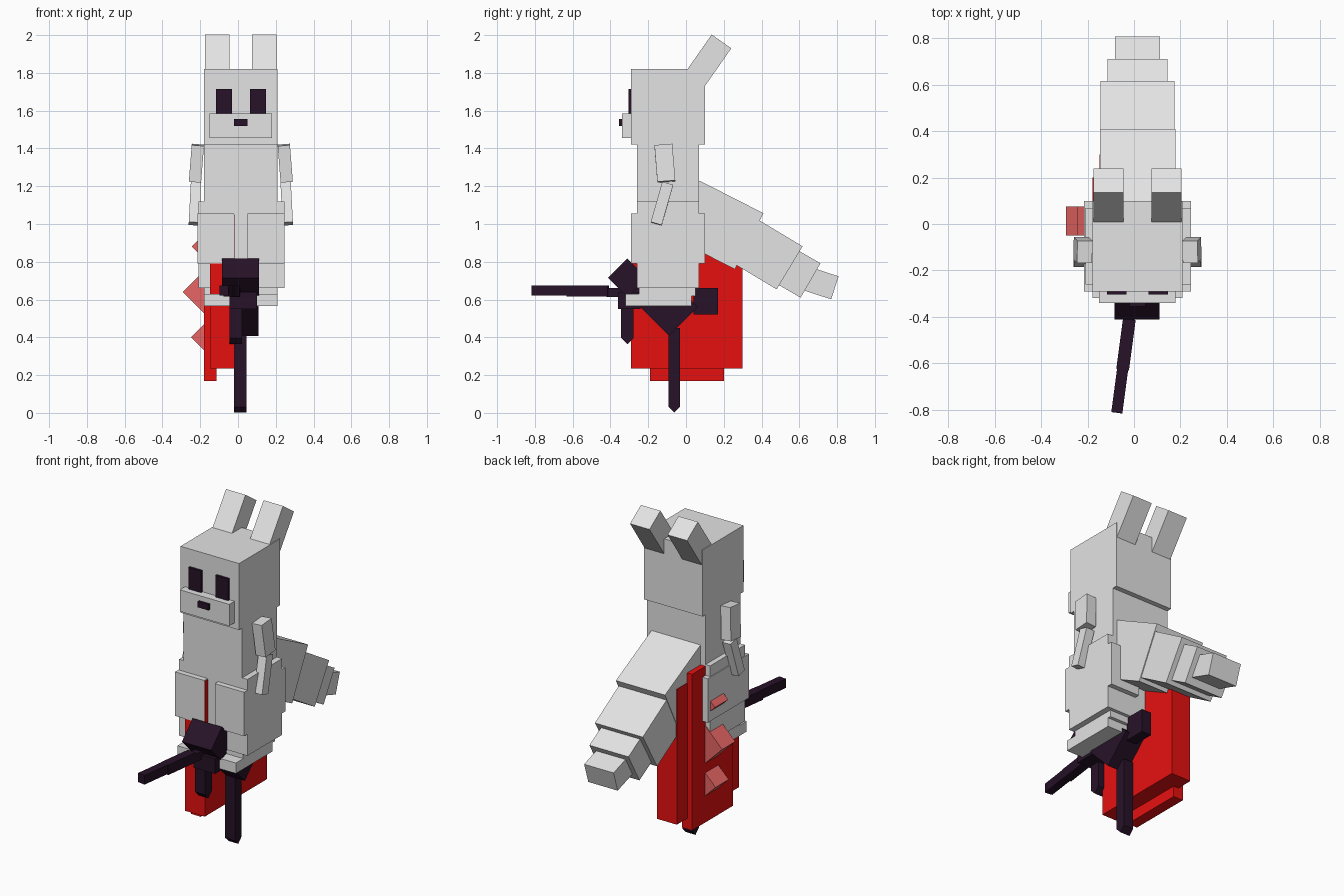
import bpy
from math import radians, sin, cos
from mathutils import Matrix, Vector

if "Cube" in bpy.data.objects:
    bpy.data.objects.remove(bpy.data.objects["Cube"])

MID = 0.015  # plane of symmetry of the figure


def material(name, rgb):
    m = bpy.data.materials.new(name)
    m.diffuse_color = (*rgb, 1)
    m.use_nodes = True
    m.node_tree.nodes["Principled BSDF"].inputs["Base Color"].default_value = m.diffuse_color
    return m


GREY = material("light_grey", (0.77, 0.77, 0.77))
RED = material("red", (0.80, 0.005, 0.005))
PINK = material("soft_red", (0.80, 0.13, 0.13))
DARK = material("dark_purple", (0.020, 0.006, 0.021))


def box(name, center, size, mat, rot=(0, 0, 0)):
    """Box by centre, size and rotation in degrees (x, y, z)."""
    sx, sy, sz = (s / 2 for s in size)
    verts = [(x, y, z) for x in (-sx, sx) for y in (-sy, sy) for z in (-sz, sz)]
    faces = [(0, 1, 3, 2), (4, 6, 7, 5), (0, 4, 5, 1),
             (2, 3, 7, 6), (0, 2, 6, 4), (1, 5, 7, 3)]
    me = bpy.data.meshes.new(name)
    me.from_pydata(verts, [], faces)
    me.materials.append(mat)
    ob = bpy.data.objects.new(name, me)
    ob.location = center
    ob.rotation_euler = [radians(a) for a in rot]
    bpy.context.collection.objects.link(ob)
    return ob


def span(name, x, y, z, mat):
    """Axis-aligned box from its ranges."""
    r = (x, y, z)
    return box(name, [(a + b) / 2 for a, b in r], [b - a for a, b in r], mat)


def leaning(name, x, corner, length, height, tilt, mat):
    """Box tilted towards the back, placed by its upper rear corner (y, z)."""
    t = radians(tilt)
    along, up = Vector((cos(t), -sin(t))), Vector((sin(t), cos(t)))
    c = Vector(corner) - along * length / 2 - up * height / 2
    return box(name, ((x[0] + x[1]) / 2, c.x, c.y), (x[1] - x[0], length, height),
               mat, (-tilt, 0, 0))


# Head and face
span("head", (-0.18, 0.21), (-0.29, 0.10), (1.42, 1.82), GREY)
span("snout", (-0.15, 0.18), (-0.34, -0.28), (1.455, 1.585), GREY)
span("nose", (-0.02, 0.05), (-0.355, -0.33), (1.52, 1.555), DARK)

# Torso and pelvis
span("torso", (-0.18, 0.21), (-0.26, 0.07), (1.10, 1.42), GREY)
span("pelvis", (-0.21, 0.245), (-0.26, 0.07), (0.66, 1.12), GREY)

# Paired parts, mirrored across the middle
for side, s in (("right", 1), ("left", -1)):
    def pair(a, b):
        return sorted((MID + s * a, MID + s * b))

    leaning(side + "_ear", pair(0.06, 0.19), (0.24, 1.93), 0.127, 0.26, 35, GREY)
    span(side + "_eye", pair(0.048, 0.132), (-0.305, -0.28), (1.585, 1.715), DARK)
    box(side + "_upper_arm", (MID + s * 0.235, -0.112, 1.322),
        (0.065, 0.095, 0.195), GREY, (4.6, -4.5 * s, 0))
    box(side + "_forearm", (MID + s * 0.243, -0.127, 1.108),
        (0.055, 0.06, 0.222), GREY, (-16, -3 * s, 0))
    span(side + "_thigh", pair(0.035, 0.23), (-0.292, 0.10), (0.79, 1.055), GREY)
    span(side + "_foot", pair(0.035, 0.195), (-0.32, 0.03), (0.567, 0.63), GREY)
    span(side + "_ankle", pair(0.035, 0.195), (-0.25, 0.05), (0.62, 0.67), GREY)

# Tail, four shrinking segments
for i, (x, corner, length, height, tilt) in enumerate((
        ((-0.147, 0.18), (0.41, 1.057), 0.38, 0.333, 27),
        ((-0.144, 0.175), (0.617, 0.882), 0.29, 0.266, 31),
        ((-0.115, 0.145), (0.712, 0.792), 0.15, 0.21, 30),
        ((-0.083, 0.113), (0.808, 0.723), 0.165, 0.128, 18))):
    leaning("tail_segment_%d" % (i + 1), x, corner, length, height, tilt, GREY)

# Red slab with raised panel and spikes
span("slab", (-0.149, -0.018), (-0.29, 0.30), (0.235, 1.05), RED)
span("slab_panel", (-0.18, -0.115), (-0.19, 0.20), (0.17, 1.11), RED)
for name, z, edge in (("upper", 0.88, 0.092), ("middle", 0.64, 0.16), ("lower", 0.40, 0.098)):
    box(name + "_spike", (-0.18, 0.012, z), (edge, 0.125, edge), PINK, (0, 45, 0))

# Dark gadget: two tilted blocks with a barrel, grip and long rod
box("front_block", (0.0125, -0.31, 0.715), (0.195, 0.145, 0.145), DARK, (45, 0, 0))
box("lower_block", (0.0125, -0.09, 0.56), (0.193, 0.215, 0.215), DARK, (45, 0, 0))
span("block_link", (-0.045, 0.10), (-0.36, -0.24), (0.55, 0.64), DARK)
for name, y0, y1, z, w, h in (("barrel_tip", -0.815, -0.62, 0.648, 0.048, 0.055),
                              ("barrel_middle", -0.63, -0.41, 0.645, 0.055, 0.06),
                              ("barrel_base", -0.42, -0.24, 0.638, 0.045, 0.048)):
    y = (y0 + y1) / 2
    box(name, (-0.02 + 0.134 * (y + 0.41), y, z), (w, y1 - y0, h), DARK, (0, 0, -7.6))
for name, x, y, z0, z1, w in (("grip", (-0.045, 0.02), -0.31, 0.397, 0.60, 0.066),
                              ("rod", (-0.02, 0.045), -0.062, 0.032, 0.45, 0.062)):
    span(name, x, (y - w / 2, y + w / 2), (z0, z1), DARK)
    # wedge tip made by a box on its edge
    box(name + "_tip", (sum(x) / 2, y, z0), (x[1] - x[0], w * 0.707, w * 0.707),
        DARK, (45, 0, 0))
span("rear_block", (0.02, 0.085), (0.04, 0.17), (0.52, 0.66), DARK)
